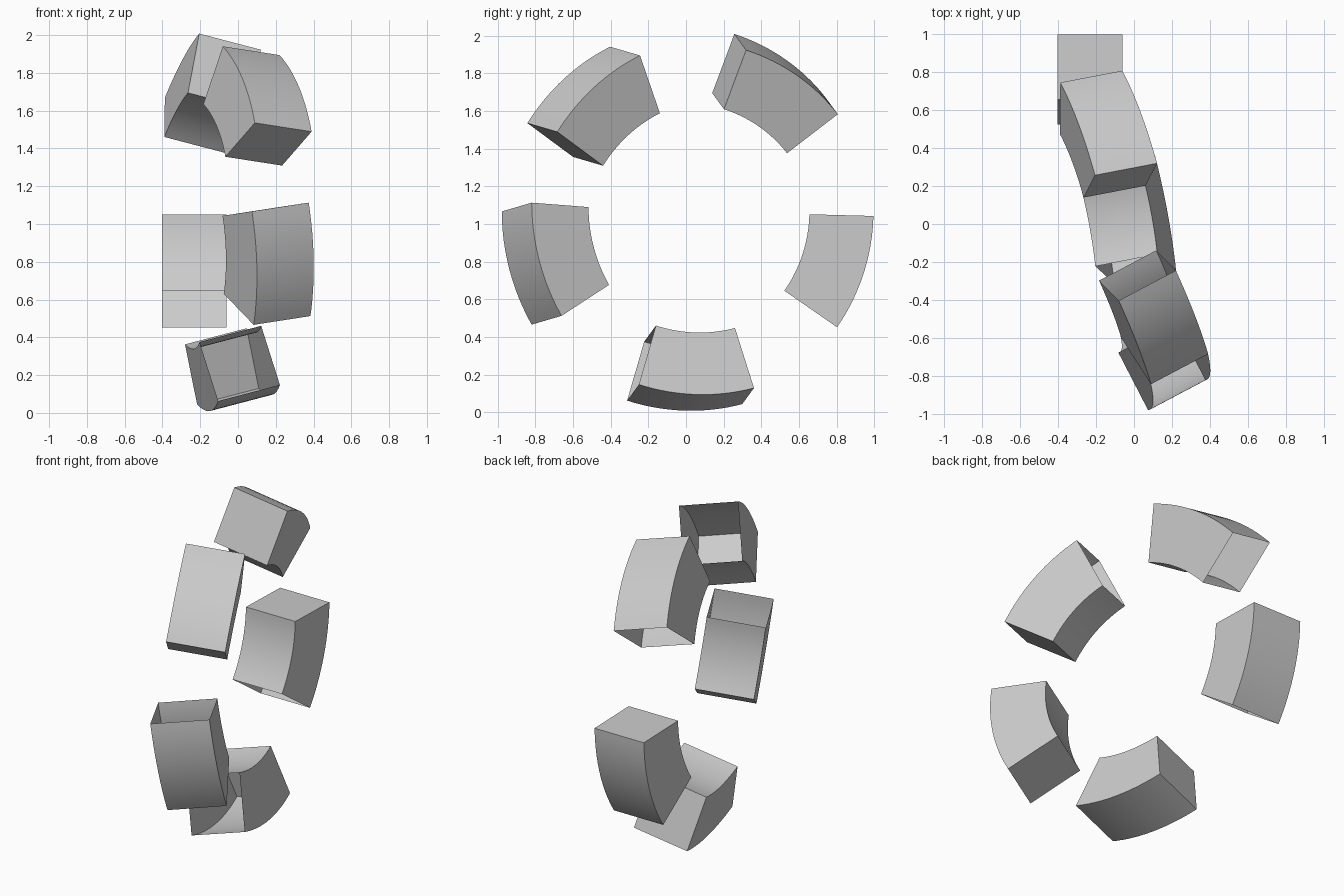
import bpy, bmesh
from math import radians, sin, cos
from mathutils import Matrix, Vector

if "Cube" in bpy.data.objects:
    bpy.data.objects.remove(bpy.data.objects["Cube"])

# curved box section: bend axis along x, square profile
X0, X1 = -0.403, -0.06
R_IN, R_OUT = 0.747, 1.087
BEND_Y, BEND_Z = -0.092, 1.071
A_CLOSED, A_OPEN = -1.5, -34.7
STEPS = 16

# ring: five sections turned about one tilted axis
TILT, PITCH = radians(15), radians(74.2)
AXIS = Vector((cos(TILT), sin(TILT), 0))
CENTRE = Vector((-0.012, 0.043, 1.02))


def curved_section(name, turn):
    bm = bmesh.new()
    rings = []
    for i in range(STEPS + 1):
        a = radians(A_CLOSED + (A_OPEN - A_CLOSED) * i / STEPS)
        rings.append([bm.verts.new((x, BEND_Y + r * cos(a), BEND_Z + r * sin(a)))
                      for x, r in ((X0, R_IN), (X1, R_IN), (X1, R_OUT), (X0, R_OUT))])
    # four walls
    for p, q in zip(rings, rings[1:]):
        for j in range(4):
            k = (j + 1) % 4
            bm.faces.new((p[j], p[k], q[k], q[j]))
    # one capped end, the other stays open
    bm.faces.new(rings[0])
    bmesh.ops.recalc_face_normals(bm, faces=bm.faces)
    move = Matrix.Translation(CENTRE) @ Matrix.Rotation(turn, 4, AXIS) @ Matrix.Translation(-CENTRE)
    bmesh.ops.transform(bm, matrix=move, verts=bm.verts)
    me = bpy.data.meshes.new(name)
    bm.to_mesh(me)
    bm.free()
    ob = bpy.data.objects.new(name, me)
    bpy.context.collection.objects.link(ob)
    bpy.ops.object.select_all(action='DESELECT')
    ob.select_set(True)
    bpy.context.view_layer.objects.active = ob
    bpy.ops.object.shade_smooth_by_angle(angle=radians(30))
    return ob


names = ("front_lower", "bottom", "back", "back_upper", "front_upper")
for i, n in enumerate(names):
    curved_section("ring_section_" + n, (i - 2) * PITCH)
